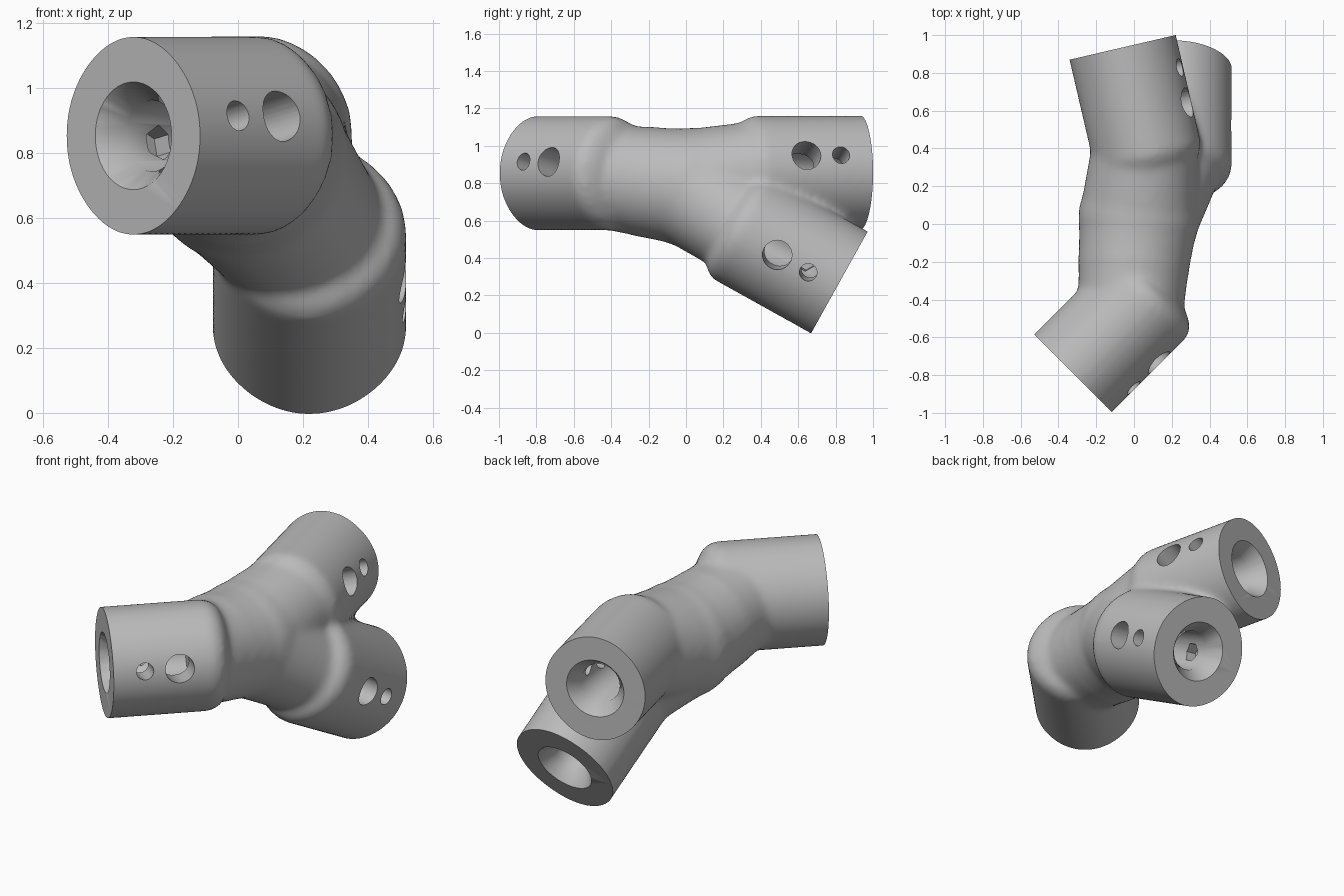
import bpy, bmesh, math
from mathutils import Vector, Matrix

cube = bpy.data.objects.get("Cube")
if cube:
    bpy.data.objects.remove(cube)

grey = bpy.data.materials.new("plain grey")
grey.use_nodes = True
colour = (0.5, 0.5, 0.5, 1)
grey.diffuse_color = colour
grey.node_tree.nodes["Principled BSDF"].inputs["Base Color"].default_value = colour


def make_object(name, bm):
    mesh = bpy.data.meshes.new(name)
    bmesh.ops.recalc_face_normals(bm, faces=bm.faces)
    bm.to_mesh(mesh)
    bm.free()
    mesh.materials.append(grey)
    obj = bpy.data.objects.new(name, mesh)
    bpy.context.collection.objects.link(obj)
    return obj


def tube(bm, start, end, r1, r2=None, sides=48):
    start, end = Vector(start), Vector(end)
    axis = end - start
    place = Matrix.Translation((start + end) / 2) @ axis.to_track_quat('Z', 'Y').to_matrix().to_4x4()
    bmesh.ops.create_cone(bm, cap_ends=True, segments=sides, radius1=r1,
                          radius2=r1 if r2 is None else r2, depth=axis.length, matrix=place)


def ball(bm, centre, r):
    bmesh.ops.create_uvsphere(bm, u_segments=32, v_segments=16, radius=r,
                              matrix=Matrix.Translation(centre))


def lathe(bm, origin, axis, profile, bulge=0, sides=48):
    """Closed solid about the axis from (depth, radius) points, bulged at top and bottom."""
    turn = axis.to_track_quat('Z', 'Y').to_matrix()
    rings = []
    for depth, r in profile:
        ring = []
        for i in range(sides):
            a = math.tau * i / sides
            reach = r + bulge * math.sin(a) ** 6
            ring.append(bm.verts.new(origin + turn @ Vector(
                (reach * math.cos(a), reach * math.sin(a), depth))))
        rings.append(ring)
    for a, b in zip(rings, rings[1:]):
        for i in range(sides):
            j = (i + 1) % sides
            bm.faces.new((a[i], a[j], b[j], b[i]))
    bm.faces.new(rings[0])
    bm.faces.new(rings[-1])


# Each socket: mouth centre, outward axis, direction of its side holes, sleeve length, radius
def socket(mouth, out, side, length, radius):
    return Vector(mouth), Vector(out).normalized(), Vector(side).normalized(), length, radius


sockets = [
    socket((-0.322, -0.79, 0.853), (-1, -1, 0), (1, -1, 0.313), 0.65, 0.292),
    socket((-0.06, 0.935, 0.857), (-0.226, 0.974, 0), (0.974, 0.226, 0.344), 0.68, 0.29),
    socket((0.22, 0.82, 0.269), (0, 0.874, -0.486), (1, -0.055, -0.1), 0.69, 0.299),
]

# Sleeves with rounded inner shoulders, made overlong and trimmed later
bm = bmesh.new()
for mouth, out, side, length, r in sockets:
    lathe(bm, mouth, -out, [(-0.08, r), (length - 0.09, r), (length - 0.04, r - 0.025),
                            (length, r - 0.09), (length + 0.02, 0.08)], bulge=0.014)

# Branching trunk between the sleeves
fork = Vector((0.025, 0.03, 0.775))
elbow = Vector((-0.015, -0.42, 0.835))
middle = Vector((0.0, -0.2, 0.805))
tube(bm, elbow, middle, 0.28, 0.295)
tube(bm, middle, fork, 0.295, 0.315)
for centre, r in ((elbow, 0.28), (middle, 0.298), (fork, 0.322)):
    ball(bm, centre, r)
for n, r in ((1, 0.28), (2, 0.26)):
    mouth, out, side, length, radius = sockets[n]
    tube(bm, fork, mouth - out * (length - 0.15), 0.315, r)
body = make_object("three_way_connector", bm)

# Blend the parts into one smooth skin
skin = body.modifiers.new("blend", 'REMESH')
skin.mode = 'VOXEL'
skin.voxel_size = 0.018
soften = body.modifiers.new("soften", 'SMOOTH')
soften.factor = 0.5
soften.iterations = 16


def cut(name, bm):
    cutter = make_object(name, bm)
    cutter.hide_render = True
    mod = body.modifiers.new(name, 'BOOLEAN')
    mod.operation = 'DIFFERENCE'
    mod.solver = 'EXACT'
    mod.object = cutter
    return cutter


cutters = []
for n, (mouth, out, side, length, radius) in enumerate(sockets):
    # Flat mouth
    bm = bmesh.new()
    tube(bm, mouth, mouth + out * 0.3, 0.4)
    cutters.append(cut(f"mouth_trim_{n}", bm))
    # Countersunk bore
    bm = bmesh.new()
    lathe(bm, mouth, -out, [(-0.02, 0.18), (0, 0.166), (0.08, 0.11), (0.46, 0.11)])
    cutters.append(cut(f"bore_{n}", bm))
    # Large and small side holes
    for label, depth, r in (("large", 0.362, 0.079), ("small", 0.172, 0.047)):
        bm = bmesh.new()
        base = mouth - out * depth
        tube(bm, base, base + side * 0.42, r, sides=32)
        cutters.append(cut(f"{label}_hole_{n}", bm))
    # Hexagonal nut pocket opposite the small hole
    bm = bmesh.new()
    base = mouth - out * 0.215
    tube(bm, base - side * 0.08, base - side * 0.17, 0.055, sides=6)
    cutters.append(cut(f"nut_pocket_{n}", bm))

# Bake the modifiers and drop the cutters
graph = bpy.context.evaluated_depsgraph_get()
baked = bpy.data.meshes.new_from_object(body.evaluated_get(graph))
body.modifiers.clear()
body.data = baked
baked.materials.clear()
baked.materials.append(grey)
for poly in baked.polygons:
    poly.material_index = 0
for cutter in cutters:
    bpy.data.objects.remove(cutter)

bpy.ops.object.select_all(action='DESELECT')
body.select_set(True)
bpy.context.view_layer.objects.active = body
bpy.ops.object.shade_smooth_by_angle(angle=math.radians(35))
